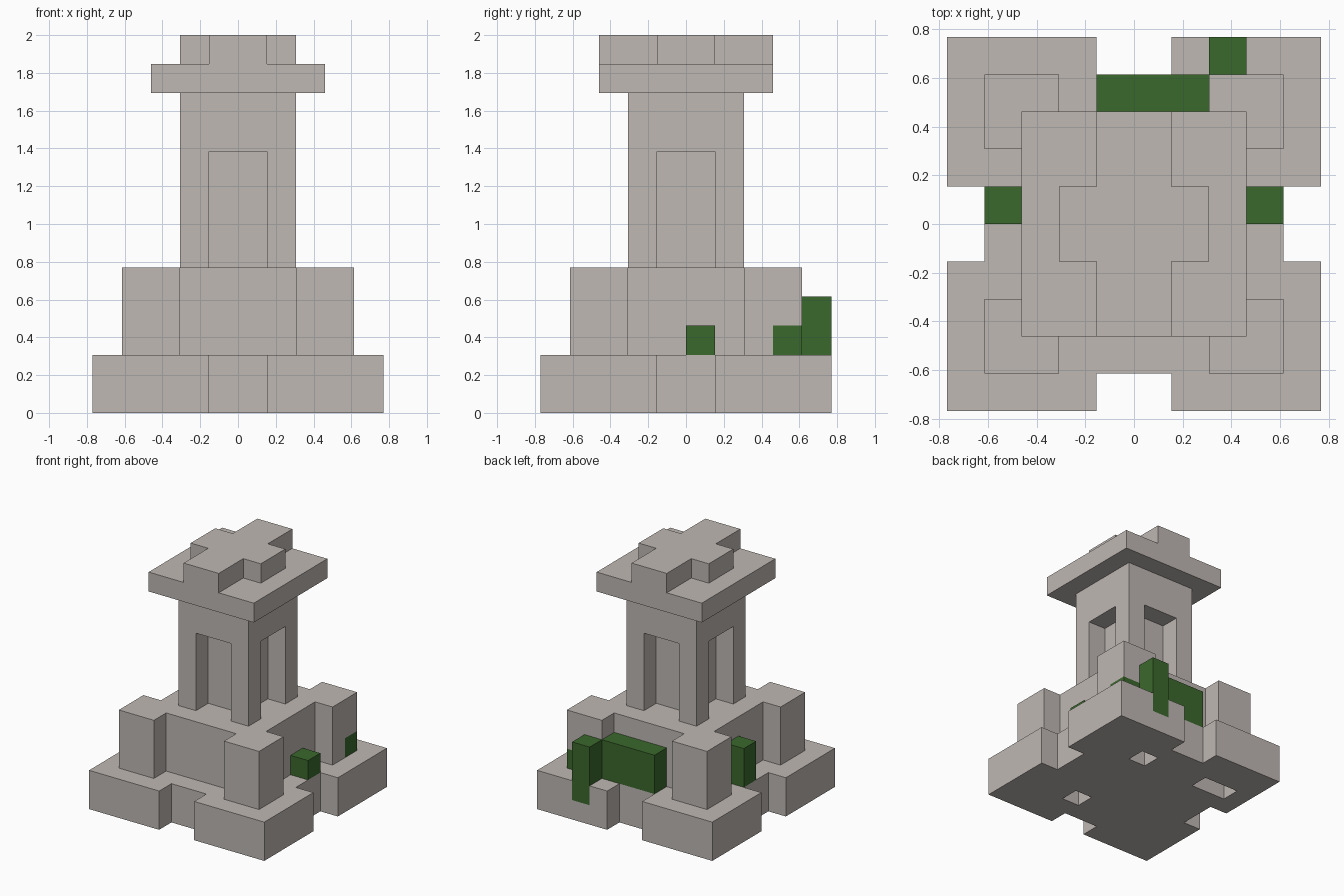
import bpy
from mathutils import Vector

U = 2 / 13  # one block of the grid

cube = bpy.data.objects.get("Cube")
if cube:
    bpy.data.objects.remove(cube, do_unlink=True)


def material(name, colour):
    mat = bpy.data.materials.new(name)
    mat.use_nodes = True
    mat.diffuse_color = (*colour, 1)
    bsdf = mat.node_tree.nodes["Principled BSDF"]
    bsdf.inputs["Base Color"].default_value = (*colour, 1)
    bsdf.inputs["Roughness"].default_value = 0.9
    return mat


stone = material("pale stone", (0.52, 0.48, 0.45))
moss = material("moss green", (0.044, 0.14, 0.026))


def box(name, low, high, mat):
    """Box between two corners given in blocks."""
    low, high = Vector(low) * U, Vector(high) * U
    bpy.ops.mesh.primitive_cube_add(size=1, location=(low + high) / 2)
    ob = bpy.context.object
    ob.name = ob.data.name = name
    ob.scale = high - low
    bpy.ops.object.transform_apply(location=True, rotation=False, scale=True)
    ob.data.materials.append(mat)
    return ob


def carve(ob, cuts):
    """Cut boxes out of an object, one by one."""
    for low, high in cuts:
        cutter = box("cutter", low, high, stone)
        cutter.hide_render = True
        mod = ob.modifiers.new("cut", 'BOOLEAN')
        mod.operation, mod.solver, mod.object = 'DIFFERENCE', 'EXACT', cutter
        bpy.context.view_layer.objects.active = ob
        bpy.ops.object.modifier_apply(modifier=mod.name)
        bpy.data.objects.remove(cutter, do_unlink=True)


def side_niches(half, inner, outer, z0, z1):
    """Matching niches on all four sides."""
    cuts = []
    for a, b in ((inner, outer), (-outer, -inner)):
        cuts.append(((-half, a, z0), (half, b, z1)))
        cuts.append(((a, -half, z0), (b, half, z1)))
    return cuts


# Base slab: side notches, pits underneath and a slot for the hanging moss
base = box("base_slab", (-5, -5, 0), (5, 5, 2), stone)
carve(base, side_niches(1, 4, 6, -1, 3))
carve(base, [((1, -3, -1), (2, -2, 1)),
             ((1, 2, -1), (2, 3, 1)),
             ((-4, 2, -1), (-2, 3, 1)),
             ((2, 4, 1), (3, 6, 3))])

# Plinth with corner piers, one of them with a mossy block
plinth = box("plinth", (-4, -4, 2), (4, 4, 5), stone)
carve(plinth, side_niches(2, 3, 5, 1, 6))
carve(plinth, [((3, 3, 1), (5, 5, 3))])

# Shaft with four tall niches
shaft = box("shaft", (-2, -2, 5), (2, 2, 11), stone)
carve(shaft, side_niches(1, 1, 3, 4, 9))

# Cap and the cross-shaped top
box("cap", (-3, -3, 11), (3, 3, 12), stone)
cross = box("cross_top", (-2, -3, 12), (2, 3, 13), stone)
carve(cross, [((min(sx, 3 * sx), min(sy, 4 * sy), 11),
               (max(sx, 3 * sx), max(sy, 4 * sy), 14))
              for sx in (-1, 1) for sy in (-1, 1)])

# Moss growth
box("back_moss", (-1, 3, 2), (2, 4, 4), moss)
box("hanging_moss", (2, 4, 1), (3, 5, 4), moss)
box("pier_moss", (3, 3, 2), (4, 4, 3), moss)
box("left_side_moss", (3, 0, 2), (4, 1, 3), moss)
box("right_side_moss", (-4, 0, 2), (-3, 1, 4), moss)
